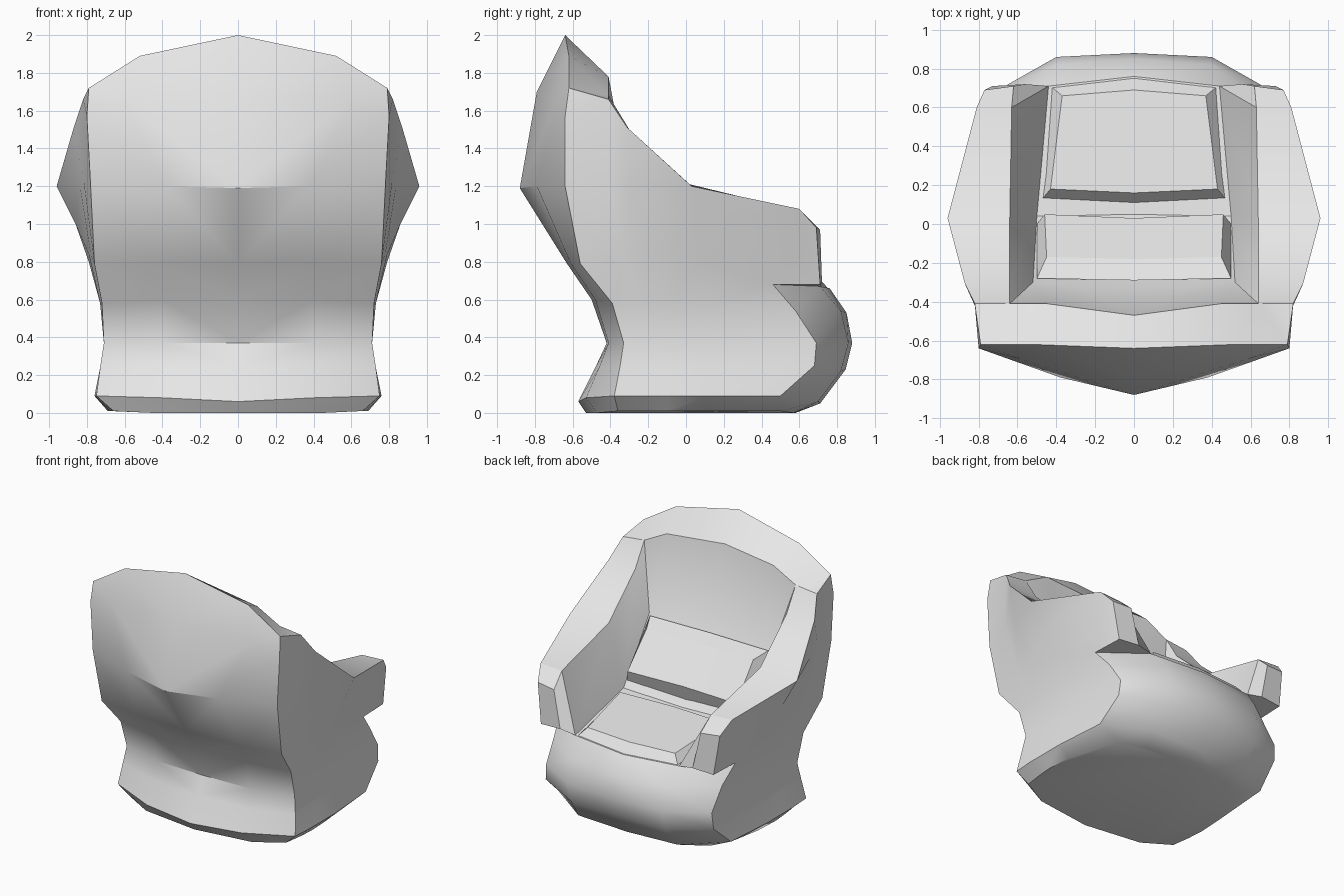
import bpy, bmesh, math

if "Cube" in bpy.data.objects:
    bpy.data.objects.remove(bpy.data.objects["Cube"])

fabric = bpy.data.materials.new("grey_fabric")
fabric.diffuse_color = (0.8, 0.8, 0.8, 1)
fabric.use_nodes = True
fabric.node_tree.nodes["Principled BSDF"].inputs["Base Color"].default_value = fabric.diffuse_color


def sheet(a, b):
    """Quads between two point rows of equal length."""
    return [(a[i], a[i + 1], b[i + 1], b[i]) for i in range(len(a) - 1)]


def loft(rows):
    return [f for a, b in zip(rows, rows[1:]) for f in sheet(a, b)]


def build(name, half_faces, angle):
    """Make a closed mesh from half faces mirrored across x = 0."""
    bm = bmesh.new()
    for sx in (1, -1):
        for f in half_faces:
            pts = list(dict.fromkeys(f))
            if len(pts) > 2:
                bm.faces.new([bm.verts.new((sx * x, y, z)) for x, y, z in pts])
    bmesh.ops.remove_doubles(bm, verts=bm.verts[:], dist=0.0005)
    bmesh.ops.recalc_face_normals(bm, faces=bm.faces[:])
    me = bpy.data.meshes.new(name)
    bm.to_mesh(me)
    bm.free()
    me.materials.append(fabric)
    ob = bpy.data.objects.new(name, me)
    bpy.context.collection.objects.link(ob)
    bpy.ops.object.select_all(action='DESELECT')
    ob.select_set(True)
    bpy.context.view_layer.objects.active = ob
    bpy.ops.object.shade_smooth_by_angle(angle=math.radians(angle))
    return ob


# Backrest outside: centre, middle, corner, from floor to crest
back = [
    [(0, -.53, 0), (.45, -.47, 0), (.66, -.36, .01)],
    [(0, -.57, .06), (.40, -.53, .08), (.75, -.38, .09)],
    [(0, -.48, .24), (.40, -.46, .24), (.73, -.35, .24)],
    [(0, -.42, .37), (.40, -.41, .37), (.71, -.33, .37)],
    [(0, -.50, .60), (.40, -.48, .60), (.72, -.39, .58)],
    [(0, -.63, .79), (.45, -.61, .79), (.76, -.56, .79)],
    [(0, -.88, 1.19), (.38, -.79, 1.20), (.78, -.64, 1.20)],
    [(0, -.79, 1.70), (.60, -.69, 1.65), (.80, -.64, 1.57)],
    [(0, -.64, 2.0), (.52, -.62, 1.89), (.79, -.62, 1.72)],
]

# Arm outline: outer top edge, front end, inner edge
outer = [(.82, -.41, 1.66), (.87, -.31, 1.51), (.96, .03, 1.20), (.81, .60, 1.08)]
inner = [(.64, -.41, 1.68), (.64, -.30, 1.50), (.64, .02, 1.21), (.63, .60, 1.07)]
tip_out = [outer[3], (.77, .69, .98), (.73, .71, .68)]
tip_in = [inner[3], (.62, .71, .97), (.56, .72, .69)]

# Side panel behind the corner column, rows matching the backrest
side = [
    [(.68, -.22, .01), (.69, -.10, .01), (.68, .10, .01), (.55, .50, .01)],
    [(.76, -.22, .09), (.76, -.10, .09), (.76, .10, .09), (.73, .50, .09)],
    [(.73, -.22, .24), (.73, -.10, .24), (.73, .10, .24), (.71, .68, .25)],
    [(.71, -.22, .37), (.71, -.10, .37), (.71, .10, .37), (.70, .69, .37)],
    [(.73, -.24, .58), (.73, -.10, .58), (.73, .10, .58), (.71, .58, .54)],
    [(.78, -.32, .84), (.79, -.20, .84), (.79, .10, .80), (.74, .46, .68)],
    [(.82, -.42, 1.25), (.84, -.30, 1.22), (.86, .06, 1.0), (.78, .59, .82)],
    outer, outer,
]
sides = [[b[2]] + s for b, s in zip(back, side)]

# Rounded seat front: corner, middle, centre
roll = [
    [(.35, .57, 0), (0, .58, 0)],
    [(.42, .70, .06), (0, .71, .05)],
    [(.40, .82, .22), (0, .845, .23)],
    [(.40, .86, .37), (0, .88, .37)],
    [(.40, .82, .54), (0, .85, .53)],
    [(.44, .71, .67), (0, .76, .66)],
]
front = [[s[3]] + r for s, r in zip(side, roll)]
seat_corner, seat_mid = roll[5]

# Inside of the backrest and seat well
lip = [(0, -.47, 1.80), (.45, -.41, 1.78), inner[0]]
lumbar = [(0, -.33, 1.20), (.30, -.32, 1.20), (.52, -.30, 1.20)]
well_mid, well_corner = (0, .05, .75), (.50, .04, .76)

faces = loft(back) + loft(sides) + loft(front)
faces += [tuple(back[0]) + tuple(side[0]) + tuple(roll[0])]           # underside
faces += sheet(back[8], lip) + [(back[8][2], outer[0], inner[0])]     # crest
faces += sheet(outer, inner) + sheet(tip_out, tip_in)                 # arm top, end
faces += [(side[5][3], side[6][3]) + tuple(tip_out),                  # arm cheek
          (side[5][3], tip_out[2], tip_in[2], seat_corner)]           # arm underside
faces += sheet(lip, lumbar)
faces += [tuple(lumbar) + (well_corner, well_mid),
          (well_mid, well_corner, seat_corner, seat_mid),
          (inner[0], inner[1], lumbar[2]),
          (inner[1], inner[2], well_corner, lumbar[2]),
          (inner[2], inner[3], seat_corner, well_corner),
          tuple(tip_in) + (seat_corner,)]
build("armchair_shell", faces, 32)


def pad(name, base, top):
    """Bevelled cushion: rear centre, rear corner, front corner, front centre."""
    build(name, sheet(base, top) + [tuple(base), tuple(top)], 20)


# Loose cushions
pad("seat_cushion",
    [(0, .10, .73), (.48, .12, .73), (.43, .71, .66), (0, .76, .65)],
    [(0, .16, .80), (.43, .18, .80), (.37, .66, .73), (0, .69, .73)])
pad("back_cushion",
    [(0, -.29, 1.19), (.50, -.28, 1.19), (.50, .00, .80), (0, .01, .79)],
    [(0, -.18, 1.15), (.45, -.17, 1.15), (.46, .05, .90), (0, .03, .90)])
